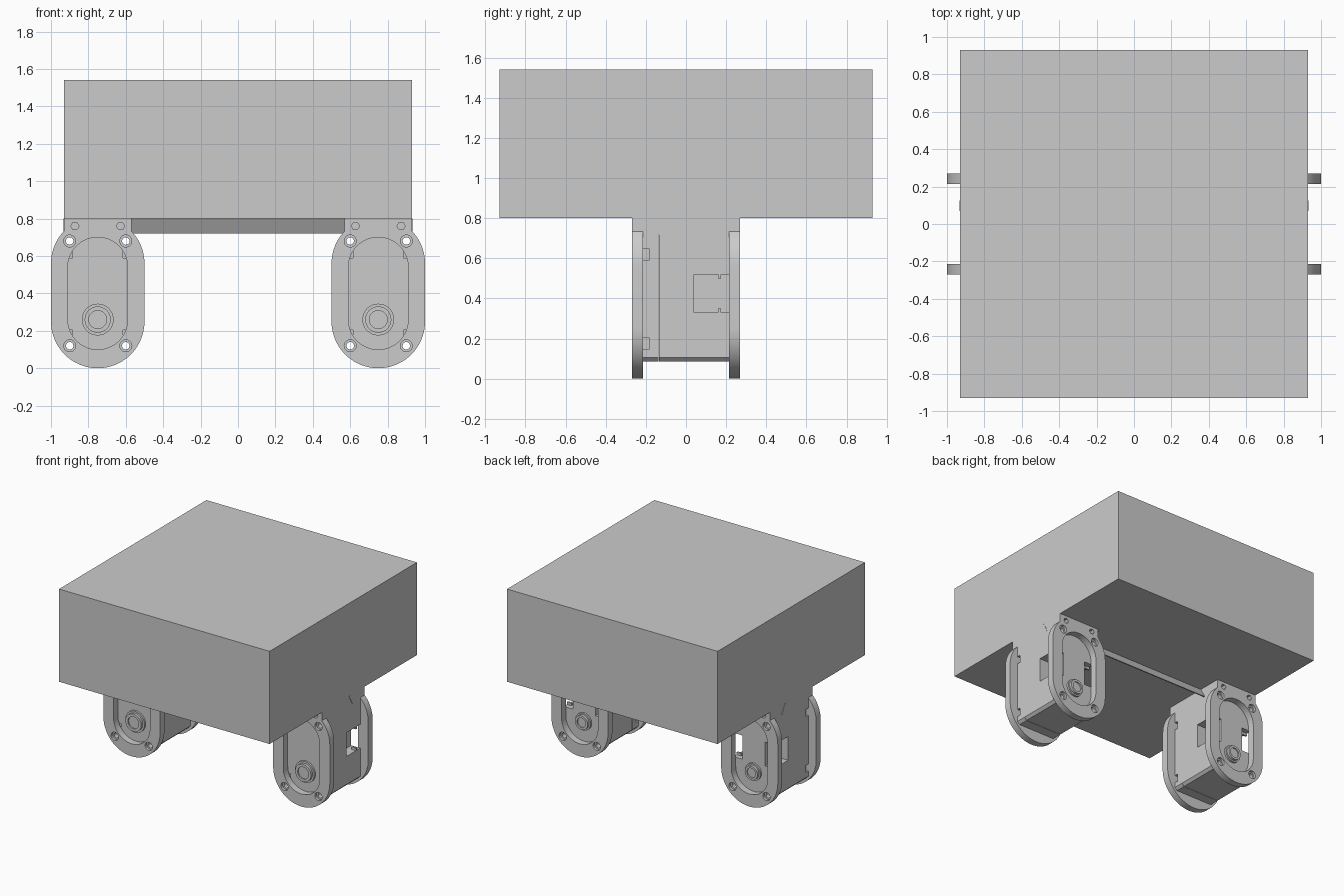
import bpy, bmesh, math
from mathutils import Matrix

if "Cube" in bpy.data.objects:
    bpy.data.objects.remove(bpy.data.objects["Cube"])

grey = bpy.data.materials.new("light_grey")
grey.diffuse_color = (0.6, 0.6, 0.6, 1)
grey.use_nodes = True
grey.node_tree.nodes["Principled BSDF"].inputs["Base Color"].default_value = grey.diffuse_color


def finish(name, bm):
    bmesh.ops.remove_doubles(bm, verts=bm.verts, dist=0.0002)
    bmesh.ops.recalc_face_normals(bm, faces=bm.faces)
    me = bpy.data.meshes.new(name)
    bm.to_mesh(me)
    bm.free()
    me.materials.append(grey)
    ob = bpy.data.objects.new(name, me)
    bpy.context.collection.objects.link(ob)
    bpy.ops.object.select_all(action='DESELECT')
    ob.select_set(True)
    bpy.context.view_layer.objects.active = ob
    bpy.ops.object.shade_smooth_by_angle(angle=math.radians(30))
    return ob


def box(name, x0, x1, y0, y1, z0, z1):
    bm = bmesh.new()
    bmesh.ops.create_cube(bm, size=1, matrix=Matrix.Translation(
        ((x0 + x1) / 2, (y0 + y1) / 2, (z0 + z1) / 2)) @ Matrix.Diagonal((x1 - x0, y1 - y0, z1 - z0, 1)))
    return finish(name, bm)


def prism(name, loops, cx, y0, y1):
    """Extrude x/z outlines (first is outer, rest are holes) from y0 to y1."""
    cu = bpy.data.curves.new(name, 'CURVE')
    cu.dimensions, cu.fill_mode = '2D', 'BOTH'
    cu.extrude = (y1 - y0) / 2
    for pts in loops:
        sp = cu.splines.new('POLY')
        sp.points.add(len(pts) - 1)
        for p, (x, z) in zip(sp.points, pts):
            p.co = (x, z, 0, 1)
        sp.use_cyclic_u = True
    tmp = bpy.data.objects.new("tmp", cu)
    bpy.context.collection.objects.link(tmp)
    dg = bpy.context.evaluated_depsgraph_get()
    me = bpy.data.meshes.new_from_object(tmp.evaluated_get(dg))
    me.transform(Matrix.Translation((cx, (y0 + y1) / 2, 0)) @ Matrix.Rotation(math.pi / 2, 4, 'X'))
    bpy.data.objects.remove(tmp)
    bm = bmesh.new()
    bm.from_mesh(me)
    return finish(name, bm)


def arc(cx, cz, r, a0, a1, n):
    return [(cx + r * math.cos(math.radians(a0 + (a1 - a0) * i / n)),
             cz + r * math.sin(math.radians(a0 + (a1 - a0) * i / n))) for i in range(n + 1)]


def circle(cx, cz, r, n=32):
    return arc(cx, cz, r, 0, 360, n)[:-1]


def body_outline(notches):
    """Chamfered case outline with notches (z0, z1, depth) on both sides."""
    w, c = 0.18, 0.02
    right = [(w - c, 0.085), (w, 0.085 + c)]
    for z0, z1, d in notches:
        right += [(w, z0), (w - d, z0), (w - d, z1), (w, z1)]
    right.append((w, 0.715))
    return right + [(-x, z) for x, z in reversed(right)]


T = 0.18
a = math.degrees(math.acos(T / 0.25))
plate = ([(T, 0.8)] + arc(0, 0.56, 0.25, a, 0, 10) + arc(0, 0.25, 0.25, 0, -180, 40)
         + arc(0, 0.56, 0.25, 180, 180 - a, 10) + [(-T, 0.8)])
window = arc(0, 0.54, 0.16, 0, 180, 32) + arc(0, 0.26, 0.16, 180, 360, 32)
screws = [(x, z) for x in (-0.15, 0.15) for z in (0.12, 0.68)]
bores = [circle(x, z, 0.02, 20) for x, z in screws]

# main block and the thin slanted strip below it
box("main_block", -0.93, 0.93, -0.93, 0.93, 0.8, 1.54)
bm = bmesh.new()
vs = [bm.verts.new((x, y, z)) for x in (-0.932, 0.932)
      for y, z in ((0.07, 0.8), (0.08, 0.8), (0.125, 0.72), (0.115, 0.72))]
bm.faces.new(vs[:4])
bm.faces.new(vs[4:])
for i in range(4):
    j = (i + 1) % 4
    bm.faces.new((vs[i], vs[j], vs[j + 4], vs[i + 4]))
finish("slanted_strip", bm)

for side, cx in (("left", -0.75), ("right", 0.75)):
    # bracket plates at front and back, with screw sleeves
    for end, s in (("front", -1), ("back", 1)):
        y0, y1 = sorted((s * 0.215, s * 0.27))
        holes = [circle(x, z, 0.032, 24) for x, z in screws]
        holes += [circle(x, 0.76, 0.022, 6) for x in (-0.122, 0.122)]
        prism(f"{side}_{end}_plate", [plate, window] + holes, cx, y0, y1)
        y0, y1 = sorted((s * 0.215, s * 0.25))
        for x, z in screws:
            prism(f"{side}_{end}_screw_sleeve", [circle(x, z, 0.032, 24), circle(x, z, 0.02, 20)], cx, y0, y1)
        # shaft hub: stepped rings with a recessed centre
        k = 1 if s < 0 else 0.8
        for part, ro, ri, d in (("base", 0.085, 0.07, 0.23), ("ring", 0.07, 0.048, 0.25),
                                ("cap", 0.048, 0, 0.24)):
            y0, y1 = sorted((s * 0.21, s * d))
            loops = [circle(0, 0.26, ro * k)] + ([circle(0, 0.26, ri * k)] if ri else [])
            prism(f"{side}_{end}_hub_{part}", loops, cx, y0, y1)
    # motor case in layers: screw notches, cap, middle, cable pocket
    for part, y0, y1, notches in (
            ("notched_face", -0.215, -0.185, [(0.145, 0.205, 0.045), (0.59, 0.65, 0.045)]),
            ("cap", -0.185, -0.137, []),
            ("middle", -0.134, 0.04, []),
            ("rear", 0.04, 0.215, [(0.33, 0.52, 0.08)])):
        prism(f"{side}_motor_{part}", [body_outline(notches)] + bores, cx, y0, y1)
    for s in (-1, 1):
        xa, xb = sorted((cx + s * 0.14, cx + s * 0.18))
        for z in (0.33, 0.50):
            box(f"{side}_pocket_clip", xa, xb, 0.16, 0.175, z, z + 0.02)
    # mount between case and main block
    box(f"{side}_mount", cx - T, cx + T, -0.215, 0.215, 0.715, 0.8)
